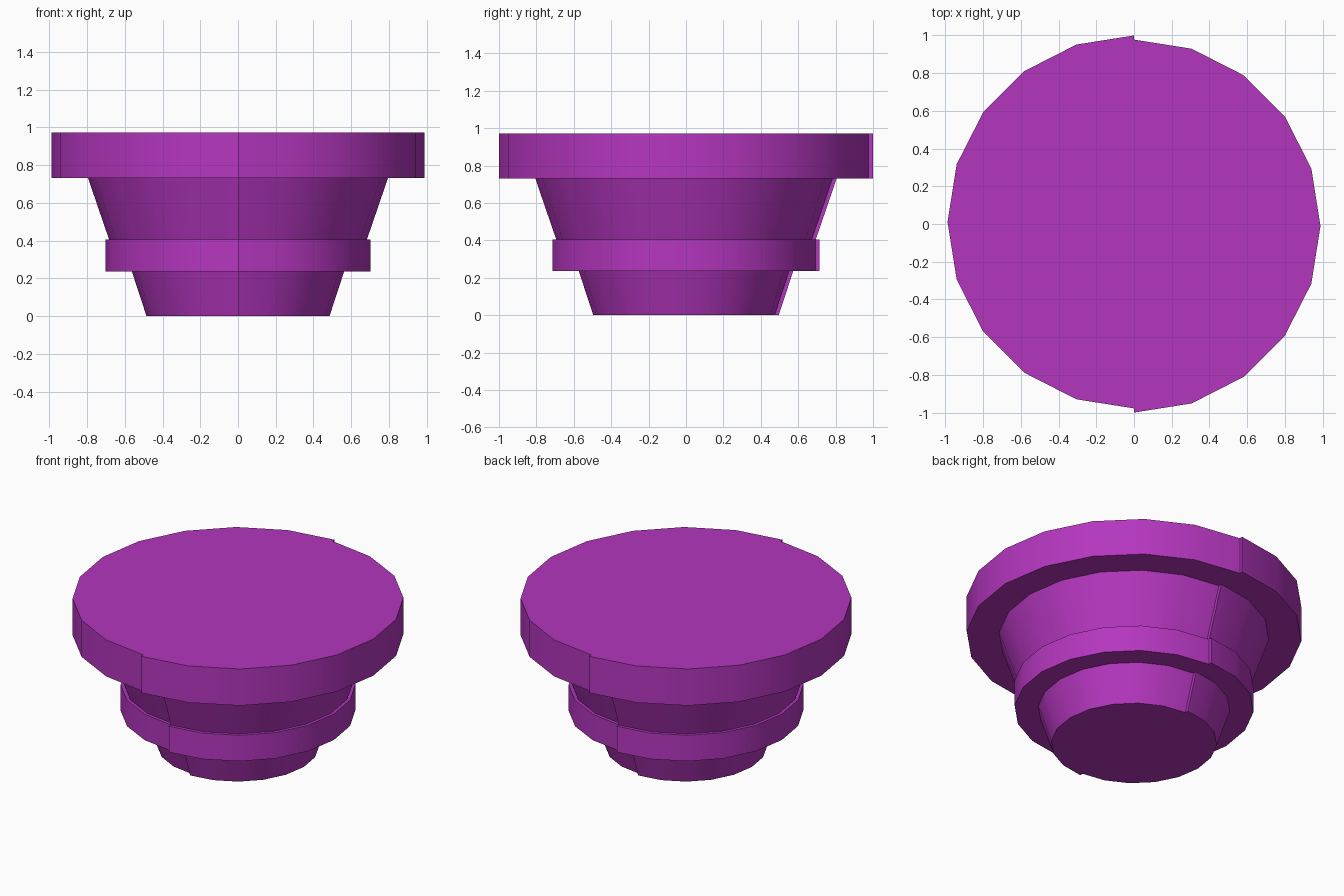
import bpy
import bmesh
from math import pi, sin, cos

cube = bpy.data.objects.get("Cube")
if cube:
    bpy.data.objects.remove(cube, do_unlink=True)

purple = bpy.data.materials.new("purple")
purple.use_nodes = True
colour = (0.46, 0.037, 0.52, 1)
purple.diffuse_color = colour
purple.node_tree.nodes["Principled BSDF"].inputs["Base Color"].default_value = colour

# Stepped outline (radius, height): tapered foot, collar, flared body, cap
PROFILE = [(0, 0), (0.485, 0), (0.562, 0.235), (0.703, 0.235), (0.703, 0.405),
           (0.683, 0.405), (0.795, 0.732), (0.988, 0.732), (0.988, 0.972), (0, 0.972)]
SEGMENTS = 10   # sides per half turn
SHIFT = 0.011   # slip of each half along the seam


def half_plug(name, side):
    """Half turn of the outline on one side of x = 0, closed along the seam."""
    bm = bmesh.new()
    rings = []
    for r, z in PROFILE:
        if r == 0:
            rings.append([bm.verts.new((0, 0, z))] * (SEGMENTS + 1))
        else:
            angles = [-pi / 2 + pi * i / SEGMENTS for i in range(SEGMENTS + 1)]
            rings.append([bm.verts.new((side * r * cos(a), r * sin(a), z)) for a in angles])
    # Side bands and ledges
    for low, high in zip(rings[1:-2], rings[2:-1]):
        for i in range(SEGMENTS):
            bm.faces.new((low[i], low[i + 1], high[i + 1], high[i]))
    # Flat bottom and top, each one half disc
    bm.faces.new(rings[1] + [rings[0][0]])
    bm.faces.new(rings[-2] + [rings[-1][0]])
    # Seam wall
    wall = [ring[0] for ring in rings] + [ring[-1] for ring in reversed(rings[1:-1])]
    bm.faces.new(wall)
    bmesh.ops.recalc_face_normals(bm, faces=bm.faces)

    mesh = bpy.data.meshes.new(name)
    bm.to_mesh(mesh)
    bm.free()
    mesh.materials.append(purple)
    obj = bpy.data.objects.new(name, mesh)
    obj.location.y = -side * SHIFT
    bpy.context.collection.objects.link(obj)
    bpy.ops.object.select_all(action="DESELECT")
    obj.select_set(True)
    bpy.context.view_layer.objects.active = obj
    bpy.ops.object.shade_smooth_by_angle(angle=pi / 6)


half_plug("left_half", 1)
half_plug("right_half", -1)
